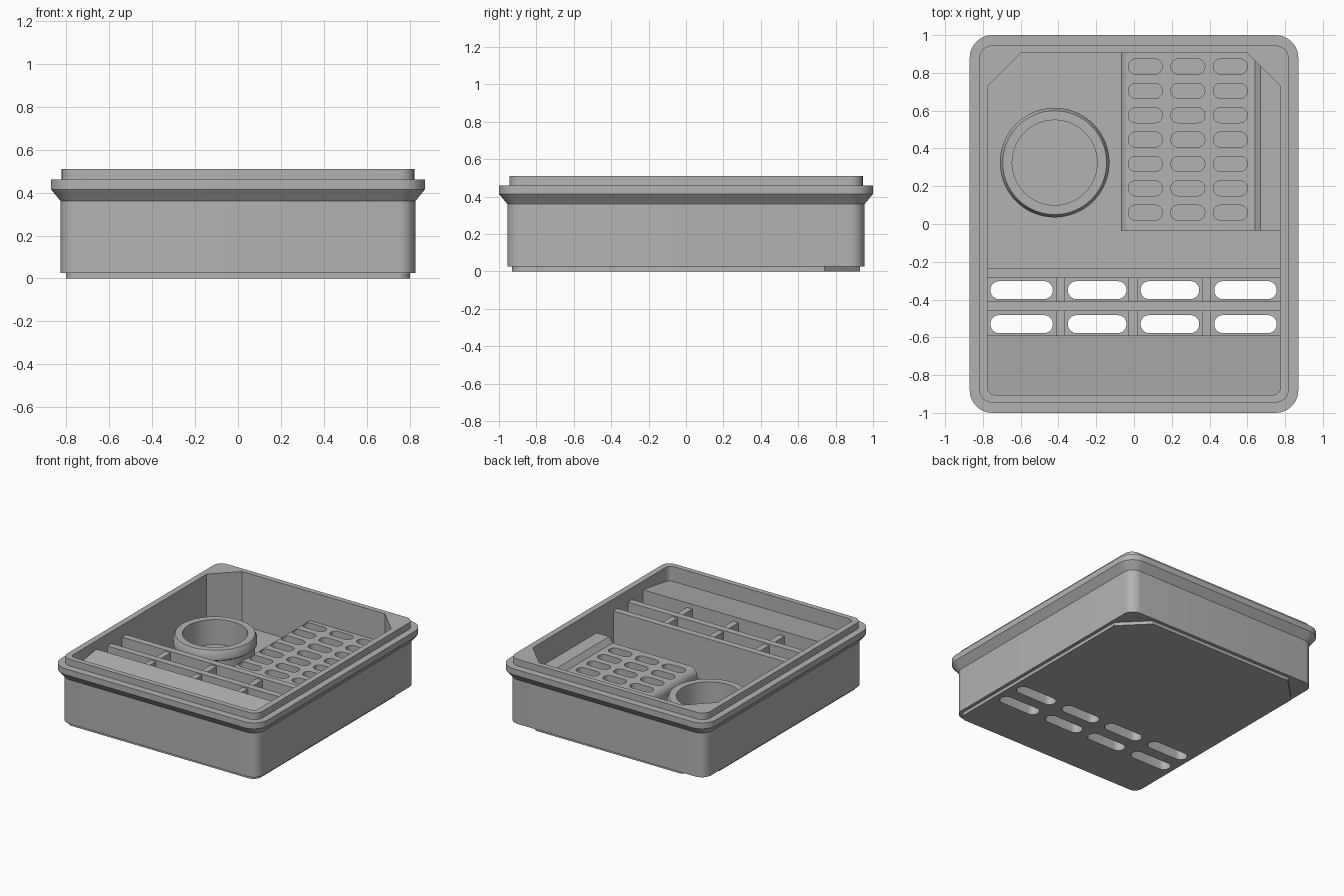
import bpy, bmesh
from math import sin, cos, pi, radians

if "Cube" in bpy.data.objects:
    bpy.data.objects.remove(bpy.data.objects["Cube"], do_unlink=True)

grey = bpy.data.materials.new("plain grey")
grey.use_nodes = True
GREY = (0.45, 0.45, 0.45, 1)
grey.diffuse_color = GREY
grey.node_tree.nodes["Principled BSDF"].inputs["Base Color"].default_value = GREY

FLOOR = 0.1


def make_object(name, bm):
    bmesh.ops.recalc_face_normals(bm, faces=bm.faces[:])
    mesh = bpy.data.meshes.new(name)
    bm.to_mesh(mesh)
    bm.free()
    mesh.materials.append(grey)
    ob = bpy.data.objects.new(name, mesh)
    bpy.context.collection.objects.link(ob)
    return ob


def smooth(ob):
    bpy.ops.object.select_all(action="DESELECT")
    bpy.context.view_layer.objects.active = ob
    ob.select_set(True)
    bpy.ops.object.shade_smooth_by_angle(angle=radians(30))


def outline(hx, hy, radius, chamfer=0, steps=8):
    """Rounded rectangle whose two back corners may be chamfered."""
    points = []
    for k, (sx, sy) in enumerate(((1, 1), (-1, 1), (-1, -1), (1, -1))):
        cut = chamfer if sy > 0 and chamfer else radius
        cx, cy = sx * (hx - cut), sy * (hy - cut)
        for i in range(steps + 1):
            t = i / steps
            if cut == chamfer:
                u, v = (1 - t, t) if k == 0 else (-t, 1 - t)
            else:
                a = (k + t) * pi / 2
                u, v = cos(a), sin(a)
            points.append((cx + cut * u, cy + cut * v))
    return points


def loft(bm, rings):
    """Skin a stack of (outline, height) rings and cap both ends."""
    loops = [[bm.verts.new((x, y, z)) for x, y in pts] for pts, z in rings]
    for a, b in zip(loops, loops[1:]):
        for i in range(len(a)):
            j = (i + 1) % len(a)
            bm.faces.new((a[i], a[j], b[j], b[i]))
    bm.faces.new(loops[0][::-1])
    bm.faces.new(loops[-1])


def box(bm, x0, x1, y0, y1, z0, z1):
    loft(bm, [([(x0, y0), (x1, y0), (x1, y1), (x0, y1)], z) for z in (z0, z1)])


def extrude_profile(name, profile, axis, start, end):
    """Extrude a (side, height) profile along x or y."""
    bm = bmesh.new()
    def place(s, z, d):
        return (d, s, z) if axis == "x" else (s, d, z)
    face = bm.faces.new([bm.verts.new(place(s, z, start)) for s, z in profile])
    out = bmesh.ops.extrude_face_region(bm, geom=[face])["geom"]
    moved = [v for v in out if isinstance(v, bmesh.types.BMVert)]
    delta = end - start
    bmesh.ops.translate(bm, verts=moved, vec=(delta, 0, 0) if axis == "x" else (0, delta, 0))
    return make_object(name, bm)


def cut_slots(ob, slots, z0, z1):
    """Cut upright pill-shaped slots given as (x, y, width, depth)."""
    bm = bmesh.new()
    for x, y, w, d in slots:
        pts = [(x + u, y + v) for u, v in outline(w / 2, d / 2, d * 0.48, steps=6)]
        loft(bm, [(pts, z0), (pts, z1)])
    cutter = make_object("slot_cutter", bm)
    cutter.hide_render = True
    mod = ob.modifiers.new("slots", "BOOLEAN")
    mod.operation, mod.solver, mod.object = "DIFFERENCE", "EXACT", cutter
    bpy.context.view_layer.objects.active = ob
    bpy.ops.object.modifier_apply(modifier=mod.name)
    bpy.data.objects.remove(cutter, do_unlink=True)


# Tray shell: foot, walls, flared collar, raised lip and cavity
foot = outline(0.80, 0.93, 0.06, 0.19)
wall = outline(0.825, 0.955, 0.08)
collar = outline(0.87, 1.0, 0.12)
lip = outline(0.82, 0.945, 0.07)
cavity = outline(0.775, 0.905, 0.04, 0.175)
bm = bmesh.new()
loft(bm, [(foot, 0), (foot, 0.025), (wall, 0.025), (wall, 0.36), (collar, 0.415),
          (collar, 0.46), (lip, 0.46), (lip, 0.51), (cavity, 0.51), (cavity, FLOOR)])
shell = make_object("tray_shell", bm)

# Drain slots through the floor
drains = [(x, y, w, 0.095) for y in (-0.35, -0.53)
          for x, w in ((-0.595, 0.33), (-0.195, 0.31), (0.19, 0.31), (0.59, 0.33))]
cut_slots(shell, drains, -0.1, 0.2)
smooth(shell)

# Long rails and short dividers around the drain cells
for name, y0, y1 in (("back_rail", -0.285, -0.235), ("middle_rail", -0.46, -0.41)):
    bm = bmesh.new()
    box(bm, -0.78, 0.78, y0, y1, FLOOR - 0.02, 0.42)
    make_object(name, bm)
bm = bmesh.new()
for x in (-0.39, -0.005, 0.382):
    for y0, y1 in ((-0.41, -0.285), (-0.595, -0.46)):
        box(bm, x - 0.023, x + 0.023, y0, y1, FLOOR - 0.02, 0.41)
make_object("cell_dividers", bm)

# Sloping front shelf
extrude_profile("front_shelf", [(-0.92, FLOOR - 0.02), (-0.59, FLOOR - 0.02),
                                (-0.59, 0.445), (-0.92, 0.395)], "x", -0.785, 0.785)

# Slotted rest plate with a rounded inner edge and a raised side ledge
R = 0.06
curve = [(-0.07 + R - R * cos(a), 0.29 - R + R * sin(a))
         for a in (i * pi / 16 for i in range(9))]
profile = [(-0.07, FLOOR - 0.02)] + curve + [(0.64, 0.29), (0.67, 0.33),
                                             (0.785, 0.33), (0.785, FLOOR - 0.02)]
plate = extrude_profile("slotted_plate", profile, "y", -0.035, 0.915)
pockets = [(0.06 + 0.225 * i, 0.06 + 0.129 * j, 0.18, 0.08)
           for i in range(3) for j in range(7)]
cut_slots(plate, pockets, FLOOR + 0.02, 0.5)
smooth(plate)

# Round cup holder with a bevelled lip
def circle(r, n=64):
    return [(-0.42 + r * cos(2 * pi * i / n), 0.325 + r * sin(2 * pi * i / n)) for i in range(n)]

bm = bmesh.new()
loft(bm, [(circle(r), z) for r, z in ((0.275, FLOOR - 0.02), (0.275, 0.23), (0.29, 0.24),
                                      (0.29, 0.28), (0.275, 0.31), (0.225, 0.31),
                                      (0.225, FLOOR + 0.02))])
smooth(make_object("cup_holder", bm))
